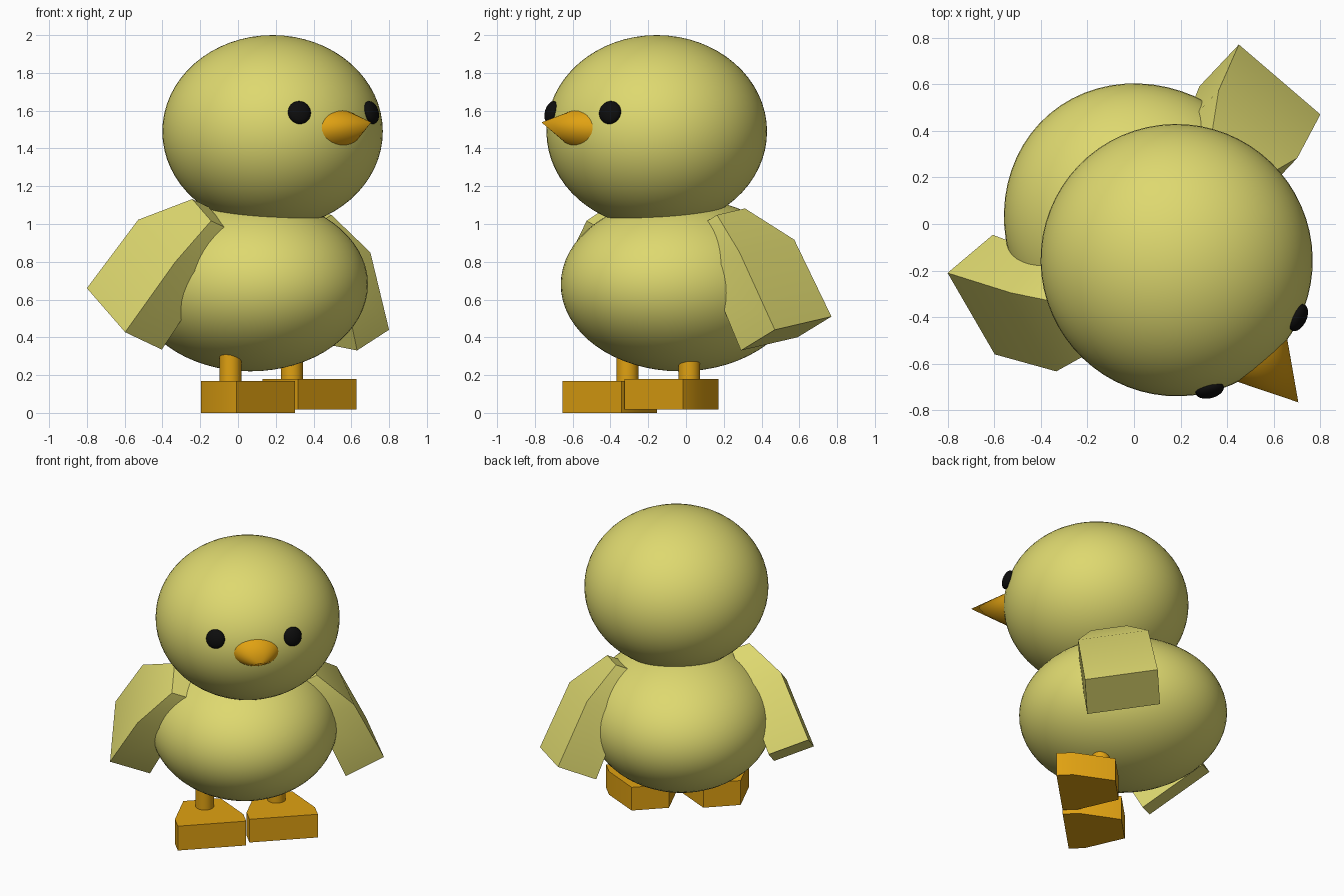
import bpy, bmesh, math
from mathutils import Vector, Matrix

if "Cube" in bpy.data.objects:
    bpy.data.objects.remove(bpy.data.objects["Cube"])

YAW = math.radians(40.5)          # the chick looks towards +x, -y
FWD = Vector((math.sin(YAW), -math.cos(YAW), 0))
UP = Vector((0, 0, 1))


def material(name, color):
    m = bpy.data.materials.new(name)
    m.diffuse_color = (*color, 1)
    m.use_nodes = True
    m.node_tree.nodes["Principled BSDF"].inputs["Base Color"].default_value = m.diffuse_color
    return m


yellow = material("yellow", (0.73, 0.69, 0.16))
orange = material("orange", (0.75, 0.36, 0.006))
black = material("black", (0.004, 0.004, 0.004))


def frame(origin, x, y, z):
    """Matrix that places local axes x, y, z at origin."""
    m = Matrix((x, y, z)).transposed().to_4x4()
    m.translation = Vector(origin)
    return m


def finish(name, bm, mat, angle=40):
    bmesh.ops.recalc_face_normals(bm, faces=bm.faces)
    me = bpy.data.meshes.new(name)
    bm.to_mesh(me)
    bm.free()
    me.materials.append(mat)
    ob = bpy.data.objects.new(name, me)
    bpy.context.collection.objects.link(ob)
    bpy.ops.object.select_all(action='DESELECT')
    ob.select_set(True)
    bpy.context.view_layer.objects.active = ob
    bpy.ops.object.shade_smooth_by_angle(angle=math.radians(angle))
    return ob


def ellipsoid(name, matrix, radii, mat, segs=64):
    bm = bmesh.new()
    bmesh.ops.create_uvsphere(bm, u_segments=segs, v_segments=segs // 2, radius=1,
                              matrix=matrix @ Matrix.Diagonal((*radii, 1)))
    return finish(name, bm, mat)


def cone(name, matrix, r1, r2, depth, mat, segs=32):
    bm = bmesh.new()
    bmesh.ops.create_cone(bm, cap_ends=True, segments=segs, radius1=r1, radius2=r2,
                          depth=depth, matrix=matrix)
    return finish(name, bm, mat)


def loft(name, rings, mat, angle):
    """Skin matching closed rings of points and cap both ends."""
    bm = bmesh.new()
    rows = [[bm.verts.new(p) for p in ring] for ring in rings]
    n = len(rows[0])
    for a, b in zip(rows, rows[1:]):
        for i in range(n):
            j = (i + 1) % n
            bm.faces.new((a[i], a[j], b[j], b[i]))
    bm.faces.new(rows[0])
    bm.faces.new(rows[-1])
    return finish(name, bm, mat, angle)


# Body and head
turn = Matrix.Rotation(YAW, 4, 'Z')
head_pos = Vector((0.183, -0.155, 1.49))
ellipsoid("body", Matrix.Translation((0.065, -0.03, 0.68)) @ turn, (0.595, 0.66, 0.46), yellow)
ellipsoid("head", Matrix.Translation(head_pos) @ turn, (0.583, 0.585, 0.51), yellow)

# Eyes, flattened discs lying on the head
for side, pos in (("right", (0.325, -0.712, 1.59)), ("left", (0.705, -0.402, 1.59))):
    out = Vector(pos) - head_pos
    out.z *= 1.5
    out.normalize()
    across = UP.cross(out).normalized()
    ellipsoid("eye_" + side, frame(pos, across, out.cross(across), out),
              (0.062, 0.062, 0.033), black, 32)

# Beak, a flattened cone
base = head_pos + FWD * 0.5 + UP * 0.013
tip = Vector((0.705, -0.765, 1.538))
axis = (tip - base).normalized()
across = UP.cross(axis).normalized()
cone("beak", frame((base + tip) / 2, across, axis.cross(across), axis)
     @ Matrix.Diagonal((0.18, 0.12, 1, 1)), 1, 0, (tip - base).length, orange)

# Legs and webbed feet: outline as (forward, half width) pairs
outline = [(-0.10, 0.12), (0.16, 0.22), (0.265, 0.22)]
toe = Vector((1, -1, 0)).normalized()
lateral = UP.cross(toe)
for side, leg, z0, z1 in (("right", (-0.04, -0.31), 0.0, 0.17),
                          ("left", (0.285, 0.017), 0.018, 0.18)):
    cone("leg_" + side, Matrix.Translation((*leg, 0.28)), 0.058, 0.058, 0.36, orange)
    pts = outline + [(f, -w) for f, w in reversed(outline)]
    rings = [[Vector((*leg, z)) + toe * f + lateral * w for f, w in pts] for z in (z0, z1)]
    loft("foot_" + side, rings, orange, 30)

# Wings: sections as (height along wing, back, front, outer, inner)
sections = [(0.0, 0.0, 0.466, 0.0, -0.27),
            (0.46, 0.0, 0.45, -0.02, -0.27),
            (0.72, 0.11, 0.34, -0.15, -0.27)]
for side, corner, w, t in (
        ("left", (0.45, 0.77, 0.51), (0.35, -0.30, -0.07), (0.17, 0.18, 0.11)),
        ("right", (-0.80, -0.21, 0.66), (0.20, -0.345, -0.23), (-0.19, -0.16, 0.09))):
    w, t = Vector(w).normalized(), Vector(t).normalized()
    u = w.cross(t).normalized()
    if u.z < 0:
        u.negate()
    rings = [[Vector(corner) + u * h + w * a + t * b
              for a, b in ((lo, out), (hi, out), (hi, inn), (lo, inn))]
             for h, lo, hi, out, inn in sections]
    loft("wing_" + side, rings, yellow, 50)
